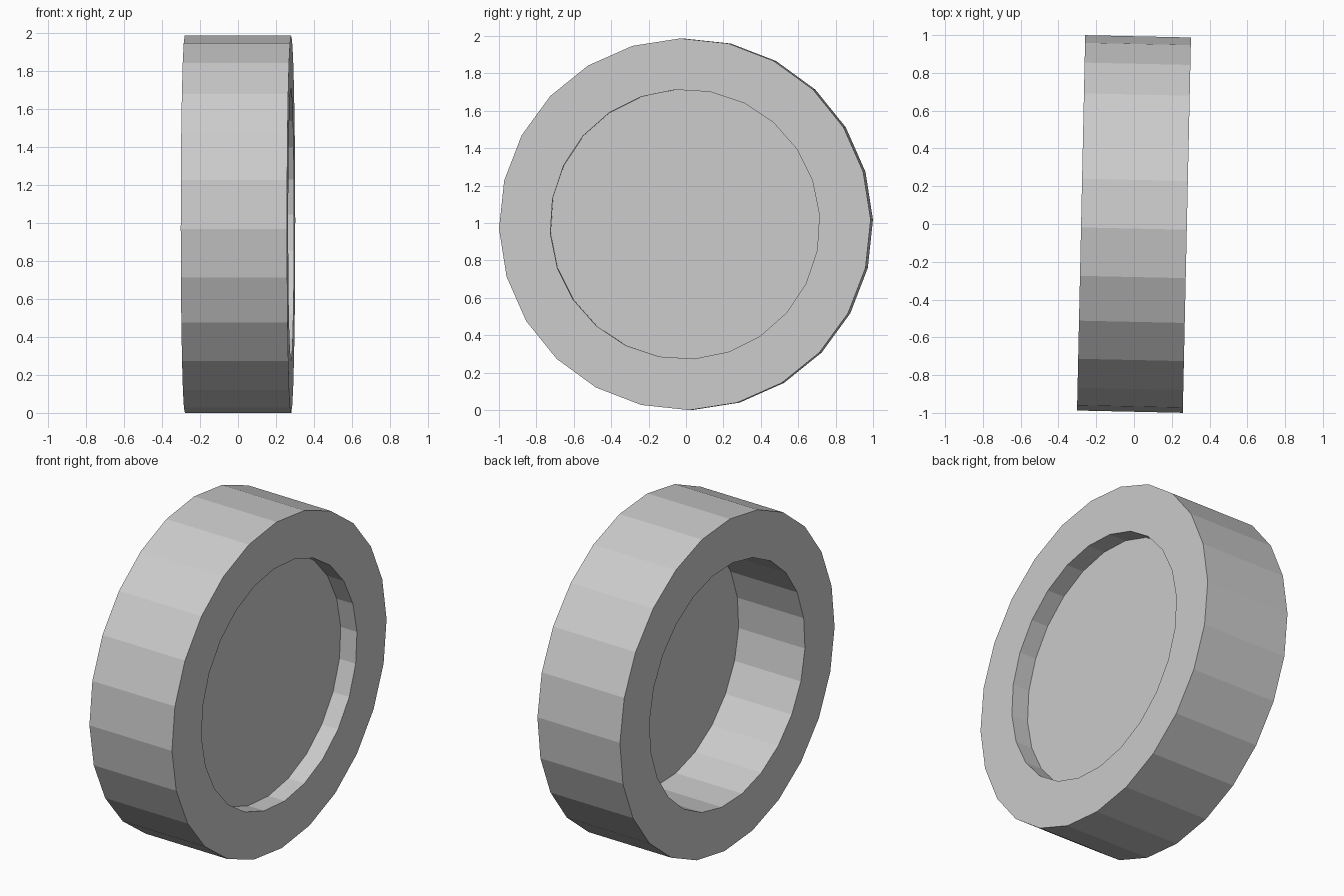
import bpy, bmesh
from math import sin, cos, radians, tau
from mathutils import Matrix

if "Cube" in bpy.data.objects:
    bpy.data.objects.remove(bpy.data.objects["Cube"])

SIDES = 24
OUTER, INNER = 0.994, 0.721      # ring radii
HALF = 0.28                      # half width along the axle
WEB_X = 0.17                     # position of the thin web disc
PLACE = Matrix.Translation((0, 0, OUTER * cos(radians(1.4)))) @ Matrix.Rotation(radians(-1.25), 4, 'Z')


def circle(bm, x, radius, offset):
    """Ring of vertices around the x axis, turned by offset degrees."""
    angles = [radians(offset) + tau * i / SIDES for i in range(SIDES)]
    return [bm.verts.new((x, radius * cos(a), radius * sin(a))) for a in angles]


def finish(bm, name):
    bmesh.ops.recalc_face_normals(bm, faces=bm.faces)
    bm.transform(PLACE)
    mesh = bpy.data.meshes.new(name)
    bm.to_mesh(mesh)
    bm.free()
    obj = bpy.data.objects.new(name, mesh)
    bpy.context.collection.objects.link(obj)


# Tyre-like ring: a rectangular section swept around the axle
bm = bmesh.new()
loops = [circle(bm, -HALF, OUTER, 1.4), circle(bm, HALF, OUTER, 1.4),
         circle(bm, HALF, INNER, 4), circle(bm, -HALF, INNER, 4)]
for k in range(4):
    a, b = loops[k], loops[(k + 1) % 4]
    for i in range(SIDES):
        j = (i + 1) % SIDES
        bm.faces.new((a[i], a[j], b[j], b[i]))
finish(bm, "outer_ring")

# Thin web disc closing the hole near the outer side
bm = bmesh.new()
bm.faces.new(circle(bm, WEB_X, INNER, 4))
finish(bm, "web_disc")
